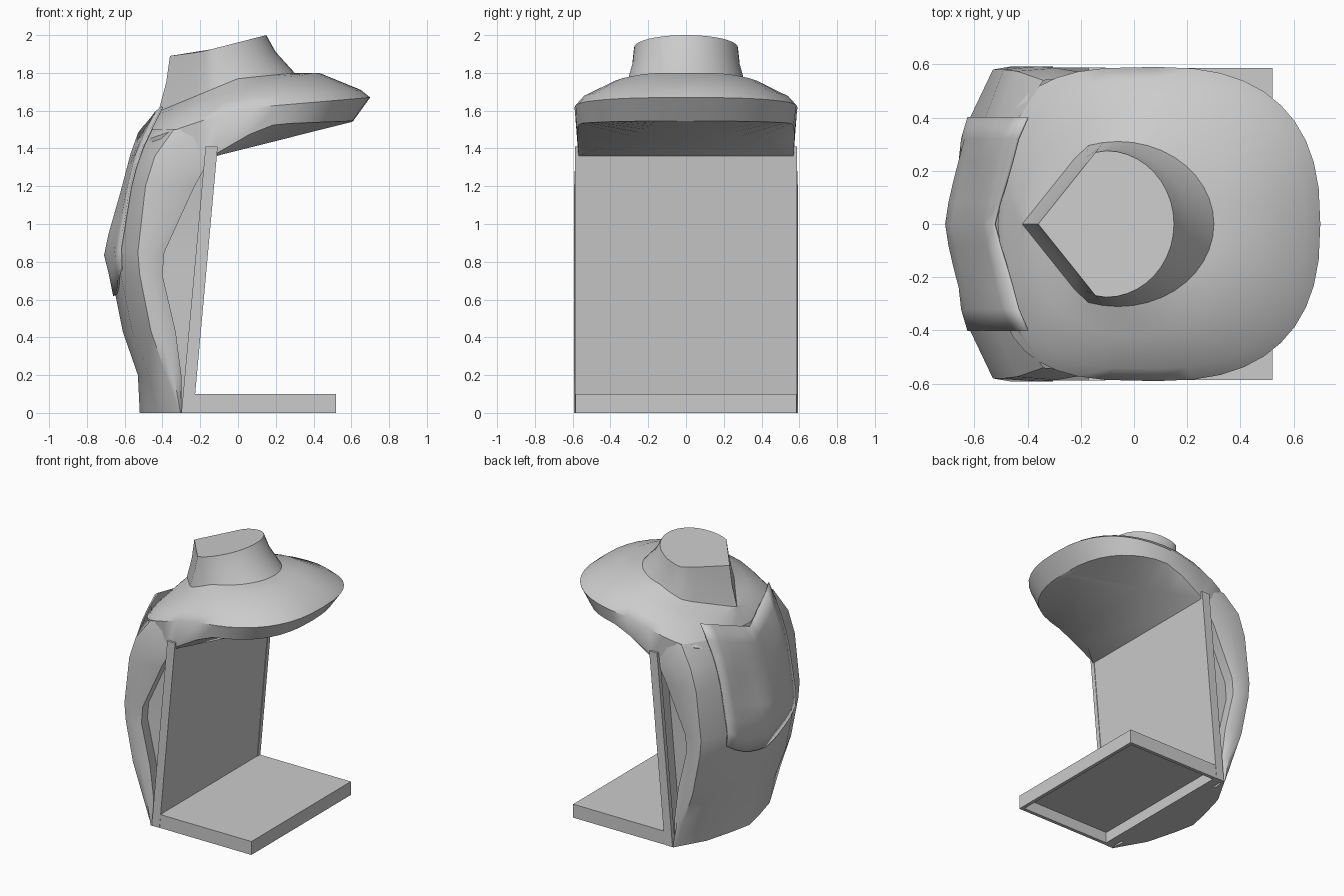
import bpy, bmesh, math

if "Cube" in bpy.data.objects:
    bpy.data.objects.remove(bpy.data.objects["Cube"])

grey = bpy.data.materials.new("plain grey")
grey.use_nodes = True
grey.diffuse_color = (0.6, 0.6, 0.6, 1)
grey.node_tree.nodes["Principled BSDF"].inputs["Base Color"].default_value = (0.6, 0.6, 0.6, 1)


def interp(table, t, col=1):
    """Piecewise linear lookup in rows sorted by their first entry."""
    if t <= table[0][0]:
        return table[0][col]
    for a, b in zip(table, table[1:]):
        if t <= b[0]:
            return a[col] + (b[col] - a[col]) * (t - a[0]) / (b[0] - a[0])
    return table[-1][col]


def finish(name, bm, angle):
    bmesh.ops.remove_doubles(bm, verts=bm.verts, dist=0.0005)
    bmesh.ops.recalc_face_normals(bm, faces=bm.faces)
    mesh = bpy.data.meshes.new(name)
    bm.to_mesh(mesh)
    bm.free()
    mesh.materials.append(grey)
    ob = bpy.data.objects.new(name, mesh)
    bpy.context.collection.objects.link(ob)
    bpy.ops.object.select_all(action="DESELECT")
    ob.select_set(True)
    bpy.context.view_layer.objects.active = ob
    bpy.ops.object.shade_smooth_by_angle(angle=math.radians(angle))
    return ob


def loft(name, rows, closed=False, caps=(), angle=45):
    bm = bmesh.new()
    grid = [[bm.verts.new(p) for p in row] for row in rows]
    n = len(rows[0])
    for a, b in zip(grid, grid[1:]):
        for i in range(n if closed else n - 1):
            j = (i + 1) % n
            bm.faces.new((a[i], a[j], b[j], b[i]))
    for c in caps:
        bm.faces.new(grid[c])
    return finish(name, bm, angle)


def panel_x(z):
    return -0.24 + 0.091 * z


# Back shell: height, front edge, side ridge, rear quarter, spine, width factor
SHELL = [
    (0.0, -0.30, -0.31, -0.43, -0.52, 1),
    (0.2, -0.30, -0.38, -0.47, -0.53, 1),
    (0.43, -0.33, -0.46, -0.56, -0.61, 1),
    (0.73, -0.40, -0.52, -0.62, -0.67, 1),
    (0.85, -0.39, -0.53, -0.63, -0.70, 1),
    (1.2, -0.23, -0.49, -0.57, -0.60, 1),
    (1.36, -0.14, -0.44, -0.53, -0.56, 0.99),
    (1.5, -0.08, -0.34, -0.47, -0.51, 0.93),
    (1.62, -0.08, -0.28, -0.41, -0.43, 0.9),
]
rows = []
for z, edge, ridge, quarter, spine, w in SHELL[:-1]:
    half = [(panel_x(z) - 0.04, 0.47 * w, z), (edge - 0.01, 0.48 * w, z), (edge, 0.565 * w, z),
            ((edge + ridge) / 2, 0.592 * w, z), (ridge, 0.58 * w, z),
            (quarter, 0.37 * w, z), ((quarter + 2 * spine) / 3, 0.15 * w, z)]
    rows.append(half + [(spine, 0, z)] + [(x, -y, zz) for x, y, zz in reversed(half)])
loft("back_shell", rows, caps=(0,))


# Rings of the shoulder brim and the neck; the rear half can be squarer
def ring(cx, rx, ry, heights, front=1.0, rear=1.0, count=40):
    pts = []
    for i in range(count):
        a = 2 * math.pi * i / count
        c, s = math.cos(a), math.sin(a)
        power = front if c > 0 else rear
        x = cx + rx * math.copysign(abs(c) ** power, c)
        y = ry * math.copysign(abs(s) ** power, s)
        pts.append((x, y, interp(heights, x)))
    return pts


def pinch(points, tip, slope=1.25):
    """Draw the rear of a neck ring into a point."""
    return [(x, math.copysign(min(abs(y), max(0, (x - tip) * slope)), y), z) for x, y, z in points]


hem = ring(0.06, 0.55, 0.575, [(-0.5, 1.15), (-0.22, 1.25), (-0.1, 1.39), (0.05, 1.47), (0.2, 1.53), (0.6, 1.545)],
           0.8, 0.62)
rim = ring(0.085, 0.615, 0.59, [(-0.53, 1.43), (-0.3, 1.51), (0, 1.61), (0.7, 1.67)], 0.8, 0.62)
upper = ring(0.08, 0.57, 0.545, [(-0.49, 1.5), (0, 1.665), (0.65, 1.71)], 0.85, 0.7)
shoulder = ring(0.0, 0.43, 0.42, [(-0.43, 1.58), (0, 1.72), (0.4, 1.8)])
neck_base = pinch(ring(-0.06, 0.36, 0.31, [(-0.41, 1.6), (0, 1.77), (0.3, 1.8)]), -0.42)
neck_mid = pinch(ring(-0.09, 0.29, 0.285, [(-0.38, 1.75), (0, 1.87), (0.2, 1.91)]), -0.38)
neck_top = pinch(ring(-0.105, 0.255, 0.275, [(-0.36, 1.89), (-0.2, 1.91), (0.15, 2.0)]), -0.36)
loft("shoulder_brim", [hem, rim, upper, shoulder, neck_base], closed=True)
loft("neck", [neck_base, neck_mid, neck_top], closed=True, caps=(2,))

# Underside: a triangle from the panel top to the brim tip, with strips out to the hem
front_hem = sorted((p for p in hem if p[0] > -0.13), key=lambda p: math.atan2(p[1], p[0] + 0.13))
brace = []
for x, y, z in front_hem:
    t = max(0, (x + 0.115) / 0.725)
    brace.append((-0.115 + 0.715 * t, math.copysign(0.57 * (1 - t), y), 1.36 + 0.18 * t))
loft("brim_underside", [front_hem, brace], caps=(1,))


# Leaning front panel with thin side frames
def slab(name, y0, y1, z1, front, back):
    def section(y):
        return [(panel_x(0) + front, y, 0), (panel_x(z1) + front, y, z1),
                (panel_x(z1) + back, y, z1), (panel_x(0) + back, y, 0)]
    return loft(name, [section(y0), section(y1)], closed=True, caps=(0, 1), angle=20)


slab("front_panel", -0.57, 0.57, 1.37, 0, -0.05)
for side, name in ((1, "left_frame"), (-1, "right_frame")):
    slab(name, side * 0.555, side * 0.587, 1.41, 0.004, -0.06)


# Foot board, hollow beneath
def rectangle(inset, z):
    x0, x1, y = -0.25 + inset, 0.52 - inset, 0.585 - inset
    return [(x0, -y, z), (x1, -y, z), (x1, y, z), (x0, y, z)]


loft("foot_board", [rectangle(0, 0.1), rectangle(0, 0), rectangle(0.025, 0), rectangle(0.025, 0.08)],
     closed=True, caps=(0, 3), angle=20)


# Cloth drape laid over the back, with a pointed lower hem
def shell_x(y, z):
    ridge, quarter, spine = (interp(SHELL, z, c) for c in (2, 3, 4))
    return interp([(0, spine), (0.37, quarter), (0.59, ridge)], abs(y))


drape = []
for r in range(9):
    row = []
    for c in range(11):
        y = -0.4 + 0.08 * c
        low, high = 0.62 + 0.9 * y * y, 1.48 + 0.35 * abs(y)
        z = low + (high - low) * r / 8
        row.append((shell_x(y, z) - 0.008, y, z))
    drape.append(row)
cloth = loft("back_drape", drape)
thick = cloth.modifiers.new("Thickness", "SOLIDIFY")
thick.thickness = 0.01
thick.offset = 0
